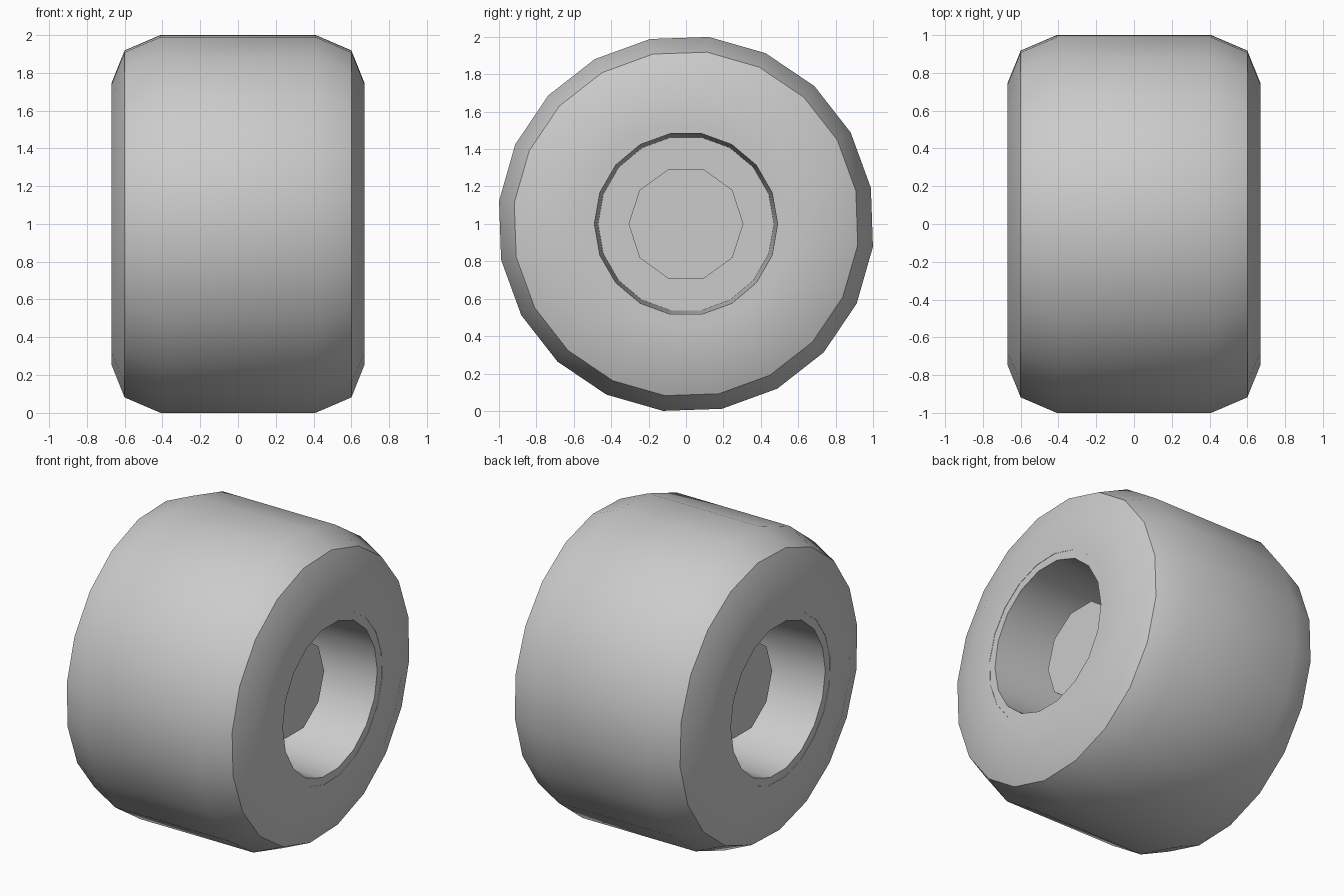
import bpy
import bmesh
from math import cos, sin, radians, tau

cube = bpy.data.objects.get("Cube")
if cube:
    bpy.data.objects.remove(cube, do_unlink=True)

grey = bpy.data.materials.new("plain grey")
grey.use_nodes = True
grey.diffuse_color = (0.6, 0.6, 0.6, 1)
grey.node_tree.nodes["Principled BSDF"].inputs["Base Color"].default_value = (0.6, 0.6, 0.6, 1)


def lathe(name, profile, sides, turn=0.0, closed=False, caps=False):
    """Spin (x, radius) points about the wheel axle."""
    bm = bmesh.new()
    rings = []
    for x, r in profile:
        angles = [radians(turn) + tau * i / sides for i in range(sides)]
        rings.append([bm.verts.new((x, r * cos(a), 1 + r * sin(a))) for a in angles])
    pairs = list(zip(rings, rings[1:]))
    if closed:
        pairs.append((rings[-1], rings[0]))
    for a, b in pairs:
        for i in range(sides):
            j = (i + 1) % sides
            bm.faces.new((a[i], a[j], b[j], b[i]))
    if caps:
        bm.faces.new(rings[0])
        bm.faces.new(rings[-1])
    bmesh.ops.recalc_face_normals(bm, faces=bm.faces)
    mesh = bpy.data.meshes.new(name)
    bm.to_mesh(mesh)
    bm.free()
    mesh.materials.append(grey)
    obj = bpy.data.objects.new(name, mesh)
    bpy.context.collection.objects.link(obj)
    bpy.ops.object.select_all(action="DESELECT")
    obj.select_set(True)
    bpy.context.view_layer.objects.active = obj
    bpy.ops.object.shade_smooth_by_angle(angle=radians(30))
    return obj


def mirrored(half):
    """Continue a right-hand profile onto the other side."""
    return half + [(-x, r) for x, r in reversed(half)]


# Rounded tyre with chamfered shoulders
lathe("tyre", mirrored([(0.67, 0.54), (0.67, 0.75), (0.6, 0.925), (0.41, 1.007)]),
      20, turn=11, closed=True)

# Core lining: flush rim, slightly tapered bore and a web across the middle
lathe("core", mirrored([(0.15, 0.28), (0.15, 0.47), (0.668, 0.49), (0.668, 0.555)]),
      18, closed=True)

# Axle hub standing out from the web on both sides
lathe("axle_hub", [(-0.41, 0.307), (0.41, 0.307)], 10, caps=True)
